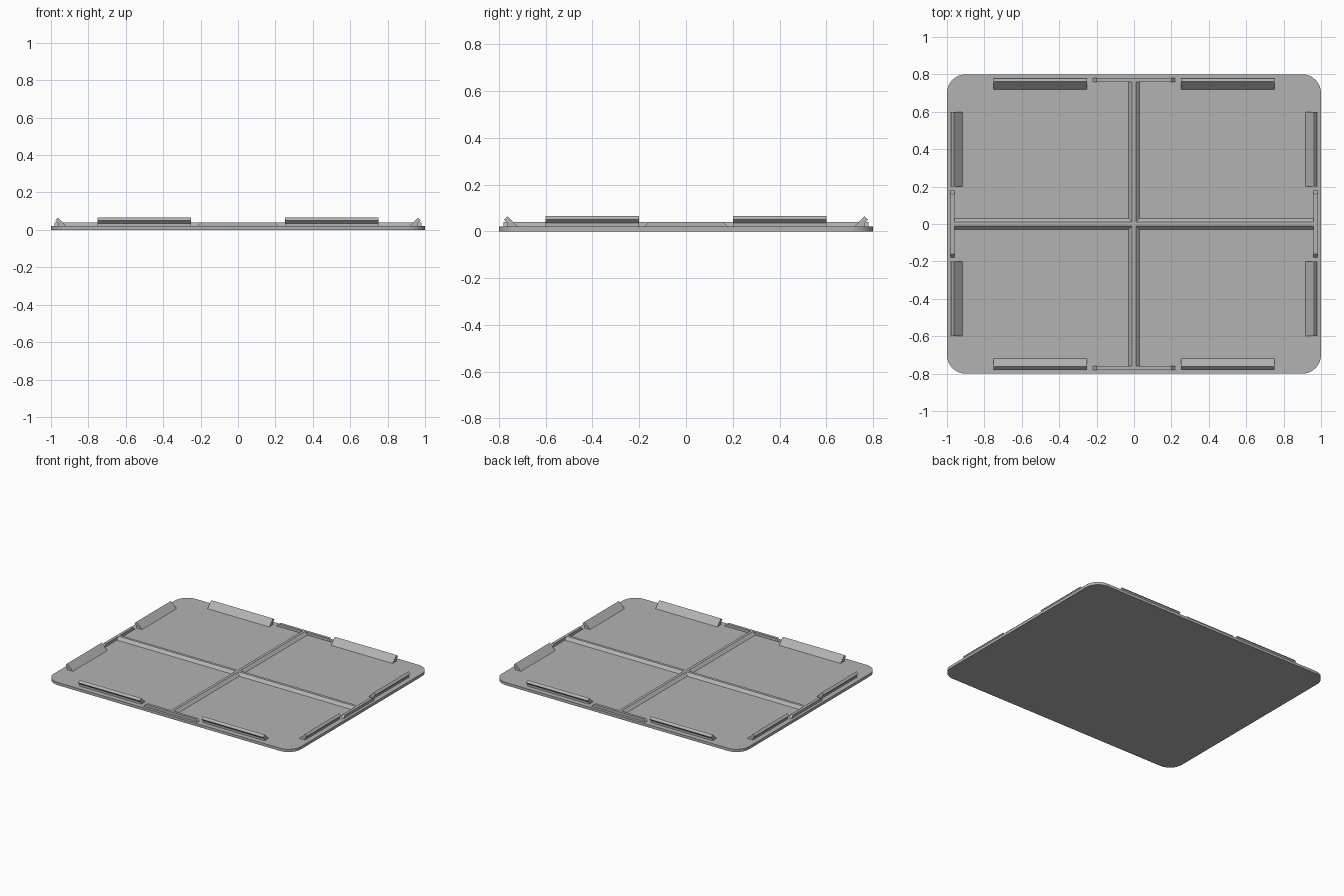
import bpy, bmesh, math
from mathutils import Vector

cube = bpy.data.objects.get("Cube")
if cube:
    bpy.data.objects.remove(cube, do_unlink=True)

gray = bpy.data.materials.new("matte gray")
gray.use_nodes = True
COLOR = (0.45, 0.45, 0.45, 1)
gray.diffuse_color = COLOR
gray.node_tree.nodes["Principled BSDF"].inputs["Base Color"].default_value = COLOR

BASE, TOP = 0.02, 0.04


def add_object(name, bm):
    bmesh.ops.recalc_face_normals(bm, faces=bm.faces)
    mesh = bpy.data.meshes.new(name)
    bm.to_mesh(mesh)
    bm.free()
    mesh.materials.append(gray)
    obj = bpy.data.objects.new(name, mesh)
    bpy.context.collection.objects.link(obj)
    return obj


def extrude_outline(name, points, direction):
    """Solid made by pushing a closed outline along a direction."""
    bm = bmesh.new()
    face = bm.faces.new([bm.verts.new(p) for p in points])
    result = bmesh.ops.extrude_face_region(bm, geom=[face], use_keep_orig=True)
    moved = [g for g in result["geom"] if isinstance(g, bmesh.types.BMVert)]
    bmesh.ops.translate(bm, verts=moved, vec=Vector(direction))
    return add_object(name, bm)


# Rounded base plate
outline = []
RADIUS, STEPS = 0.1, 8
for i, (sx, sy) in enumerate([(1, 1), (-1, 1), (-1, -1), (1, -1)]):
    for k in range(STEPS + 1):
        a = math.pi / 2 * (i + k / STEPS)
        outline.append((sx * (1 - RADIUS) + RADIUS * math.cos(a),
                        sy * (0.8 - RADIUS) + RADIUS * math.sin(a), 0))
plate = extrude_outline("base_plate", outline, (0, 0, BASE))
bpy.context.view_layer.objects.active = plate
plate.select_set(True)
bpy.ops.object.shade_smooth_by_angle(angle=math.radians(30))
plate.select_set(False)

# Crossing ridges with sloped flanks
ridge = [(-0.03, BASE), (-0.01, TOP), (0.01, TOP), (0.03, BASE)]
extrude_outline("long_ridge", [(-0.96, w, z) for w, z in ridge], (1.92, 0, 0))
extrude_outline("cross_ridge", [(w, -0.76, z) for w, z in ridge], (0, 1.52, 0))

# Clip profile: inset from the plate edge, height
clip = [(0.082, BASE), (0.037, 0.065), (0.022, 0.05), (0.037, 0.035), (0.037, BASE)]


def edge_bar(half):
    return [(-half, BASE), (0.02 - half, TOP), (half - 0.02, TOP), (half, BASE)]


# Edge bars at the ridge ends and leaning clips along every edge
for s, end, side in ((-1, "front", "right"), (1, "back", "left")):
    extrude_outline(end + "_edge_bar", [(x, s * 0.76, z) for x, z in edge_bar(0.22)],
                    (0, s * 0.02, 0))
    extrude_outline(side + "_edge_bar", [(s * 0.96, y, z) for y, z in edge_bar(0.18)],
                    (s * 0.02, 0, 0))
    for start, which in ((-1, "a"), (1, "b")):
        extrude_outline(f"{end}_clip_{which}",
                        [(start * 0.25, s * (0.8 - d), z) for d, z in clip],
                        (start * 0.5, 0, 0))
        extrude_outline(f"{side}_clip_{which}",
                        [(s * (1 - d), start * 0.2, z) for d, z in clip],
                        (0, start * 0.4, 0))
